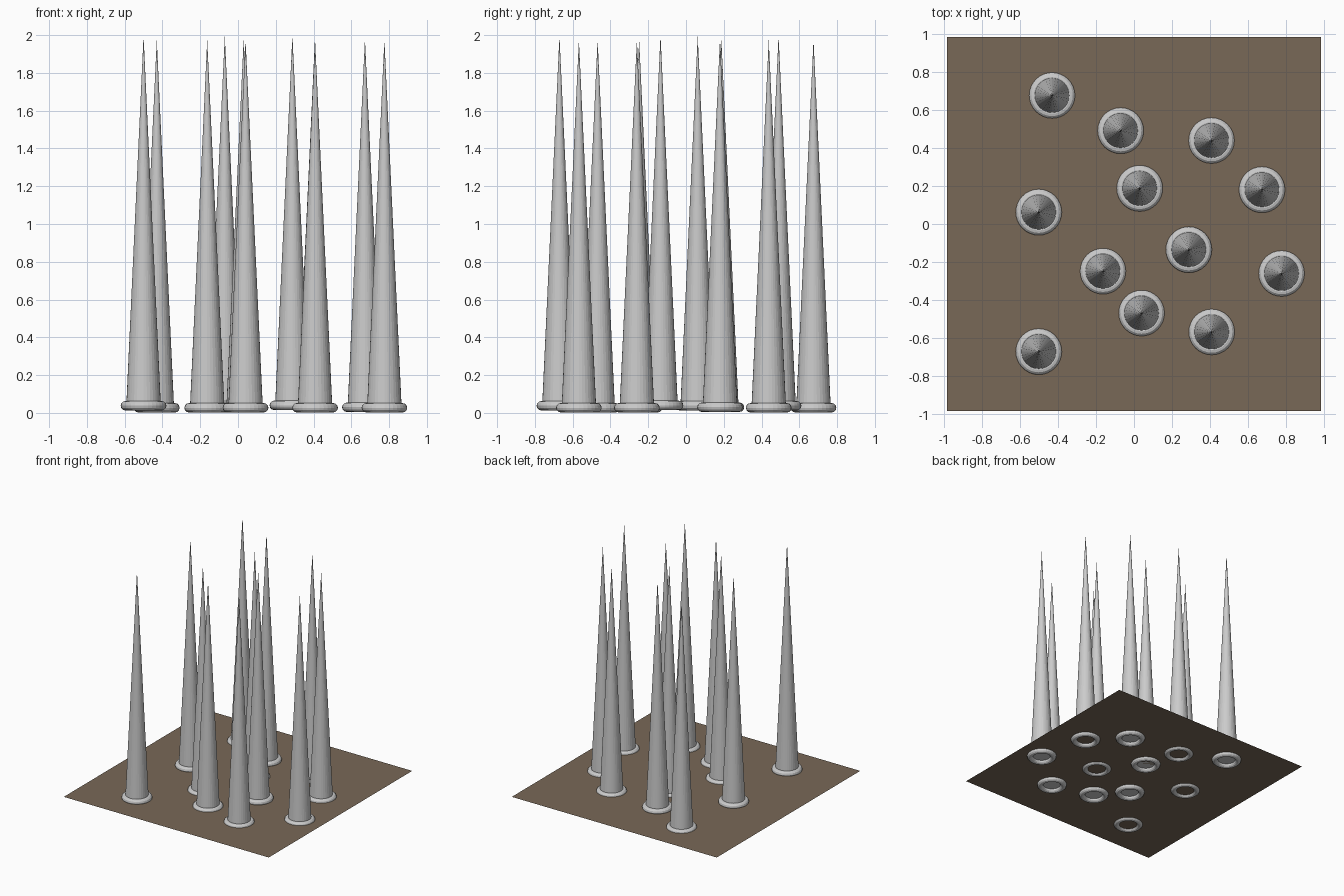
import bpy
import bmesh
from math import cos, sin, tau

if "Cube" in bpy.data.objects:
    bpy.data.objects.remove(bpy.data.objects["Cube"])

# Spike positions: x, y, centre height of the base ring
SPIKES = [
    (-0.43, 0.675, 0.027), (-0.07, 0.49, 0.038), (0.407, 0.438, 0.027),
    (0.03, 0.187, 0.03), (0.672, 0.18, 0.03), (-0.5, 0.062, 0.038),
    (0.288, -0.135, 0.04), (-0.163, -0.248, 0.027), (0.775, -0.26, 0.027),
    (0.04, -0.468, 0.027), (0.408, -0.567, 0.027), (-0.5, -0.67, 0.038),
]
GROUND_Z = 0.03
HALF = 0.983


def add_spike(i, x, y, z):
    # Tall tapering cone
    tip = 1.975 + (z - 0.027) * 1.92
    bpy.ops.mesh.primitive_cone_add(vertices=32, radius1=0.0915, radius2=0, depth=tip - z,
                                    location=(x, y, (tip + z) / 2))
    bpy.context.object.name = f"spike_{i:02d}"
    # Rounded collar at its foot
    bpy.ops.mesh.primitive_torus_add(major_segments=32, minor_segments=12, major_radius=0.096,
                                     minor_radius=0.025, location=(x, y, z))
    bpy.context.object.name = f"base_ring_{i:02d}"


for i, (x, y, z) in enumerate(SPIKES, 1):
    add_spike(i, x, y, z)

# Thin earth sheet
bpy.ops.mesh.primitive_plane_add(size=2 * HALF, location=(0, 0, GROUND_Z))
sheet = bpy.context.object
sheet.name = "earth_sheet"
mat = bpy.data.materials.new("earth")
mat.diffuse_color = (0.19, 0.14, 0.095, 1)
mat.use_nodes = True
mat.node_tree.nodes["Principled BSDF"].inputs["Base Color"].default_value = mat.diffuse_color
sheet.data.materials.append(mat)
